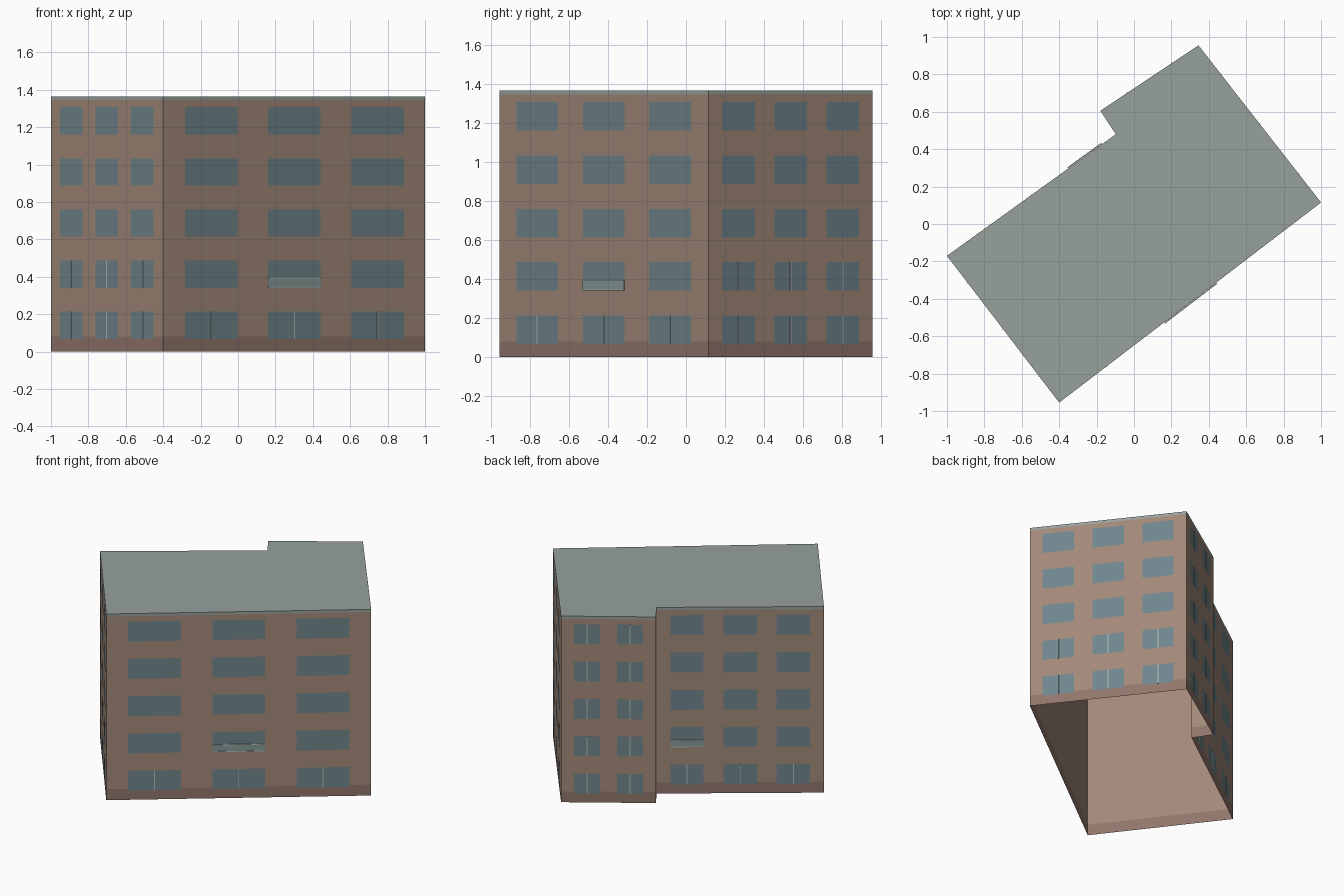
import bpy, bmesh
from mathutils import Vector

if "Cube" in bpy.data.objects:
    bpy.data.objects.remove(bpy.data.objects["Cube"])

# Footprint corners, counter-clockwise from the left corner
P = [Vector(p) for p in ((-1, -.17), (-.40, -.955), (1, .115),
                         (.345, .955), (-.18, .605), (-.097, .48))]
ROWS = [(.067 + .2735 * i, .213 + .2735 * i) for i in range(5)]


def material(name, rgb):
    m = bpy.data.materials.new(name)
    m.diffuse_color = (*rgb, 1)
    m.use_nodes = True
    m.node_tree.nodes["Principled BSDF"].inputs["Base Color"].default_value = m.diffuse_color
    return m


BRICK = material("brick", (.36, .25, .19))
PLINTH = material("plinth", (.28, .18, .145))
GLASS = material("glass", (.16, .235, .265))
ROOF = material("roof_grey", (.31, .355, .335))
FRAME = material("frame", (.45, .50, .48))
RAIL = material("railing_panel", (.24, .32, .31))


def finish(name, bm, mat):
    me = bpy.data.meshes.new(name)
    bm.to_mesh(me)
    bm.free()
    me.materials.append(mat)
    bpy.context.collection.objects.link(bpy.data.objects.new(name, me))


def band(name, z0, z1, mat, cap=False):
    """Open ring of walls around the footprint, with an optional top."""
    bm = bmesh.new()
    lo = [bm.verts.new((*p, z0)) for p in P]
    hi = [bm.verts.new((*p, z1)) for p in P]
    for i in range(len(P)):
        j = (i + 1) % len(P)
        bm.faces.new((lo[i], lo[j], hi[j], hi[i]))
    if cap:
        bm.faces.new(hi)
    finish(name, bm, mat)


def panel(bm, wall, s0, s1, z0, z1, out, depth=0):
    """Rectangle on a wall (s = distance along it); depth makes it a box."""
    a, b = P[wall], P[(wall + 1) % len(P)]
    d = (b - a).normalized()
    n = Vector((d.y, -d.x))

    def quad(o):
        return [bm.verts.new((*(a + d * s + n * o), z))
                for s, z in ((s0, z0), (s1, z0), (s1, z1), (s0, z1))]
    front = quad(out + depth)
    bm.faces.new(front)
    if depth:
        back = quad(out)
        bm.faces.new(back[::-1])
        for i in range(4):
            j = (i + 1) % 4
            bm.faces.new((back[i], back[j], front[j], front[i]))


# Shell, open underneath
band("plinth", 0, .08, PLINTH)
band("brick_walls", .08, 1.345, BRICK)
band("roof", 1.345, 1.365, ROOF, cap=True)

# wall: (window spans as fractions, number of lower rows with a mullion)
three = [(.082, .282), (.4, .6), (.718, .918)]
two = [(.134, .412), (.588, .866)]
layout = {0: (three, 2), 1: (three, 1), 2: (three, 2), 3: (two, 5), 5: (three, 1)}

glass, mullions = bmesh.new(), bmesh.new()
for w, (spans, divided) in layout.items():
    length = (P[(w + 1) % len(P)] - P[w]).length
    for f0, f1 in spans:
        s0, s1 = f0 * length, f1 * length
        mid = (s0 + s1) / 2
        for r, (z0, z1) in enumerate(ROWS):
            panel(glass, w, s0, s1, z0, z1, .002)
            if r < divided:
                panel(mullions, w, mid - .003, mid + .003, z0, z1, .002, .002)
finish("windows", glass, GLASS)
finish("window_mullions", mullions, FRAME)

# Shallow balcony railings on the two long sides, second floor up
rails, bars = bmesh.new(), bmesh.new()
for w, col in ((1, 1), (5, 0)):
    length = (P[(w + 1) % len(P)] - P[w]).length
    if w == 5:
        f0, f1 = three[0]
    else:
        f0, f1 = three[col]
    s0, s1 = f0 * length, f1 * length
    panel(rails, w, s0, s1, .346, .392, .003, .003)
    for z in (.342, .390):
        panel(bars, w, s0, s1, z, z + .005, .002, .006)
finish("balcony_panels", rails, RAIL)
finish("balcony_bars", bars, FRAME)
